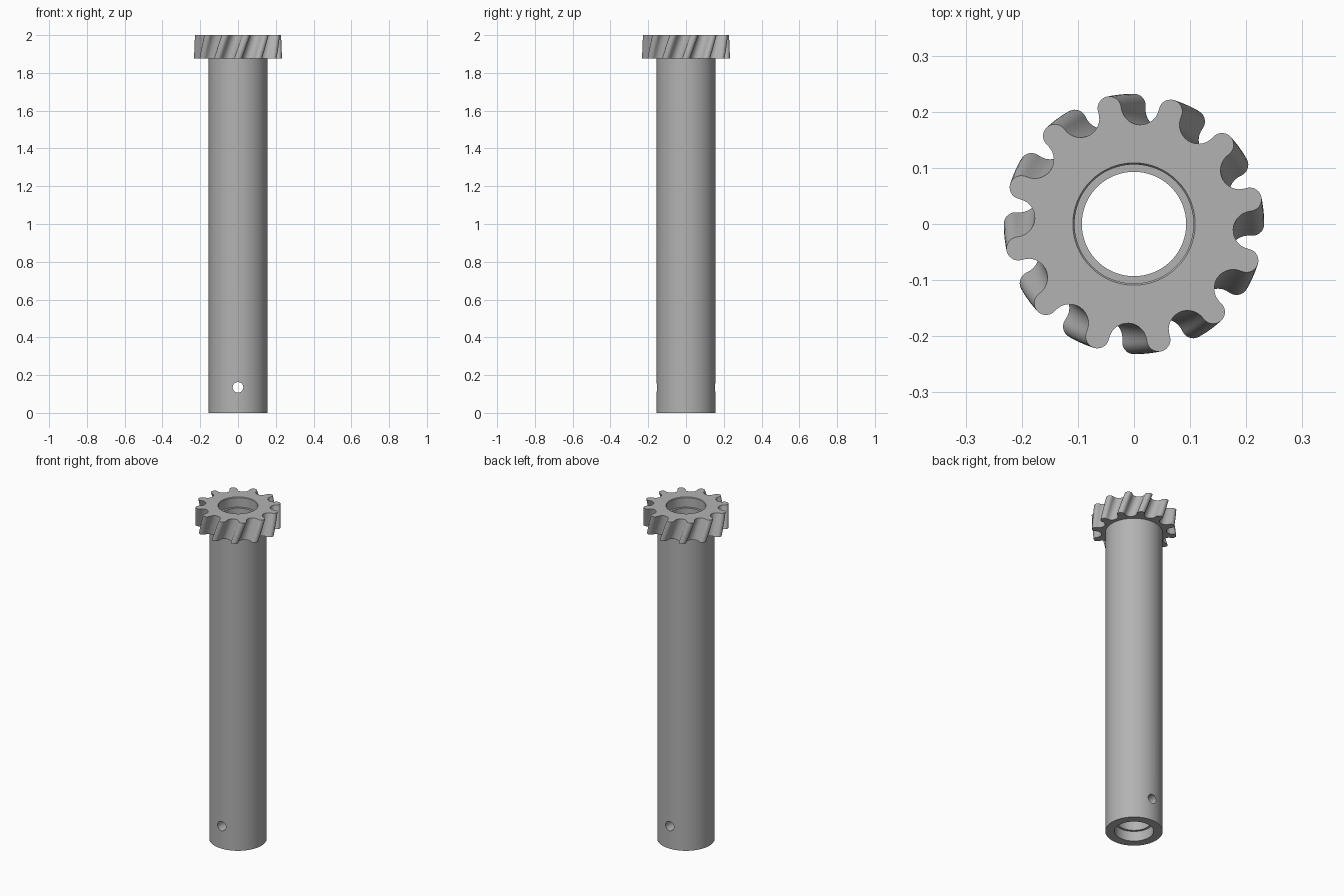
import bpy, bmesh, math
from mathutils import Vector

cube = bpy.data.objects.get("Cube")
if cube:
    bpy.data.objects.remove(cube, do_unlink=True)

HEIGHT, GEAR_BASE = 2.0, 1.875
SHAFT_R, BORE_R, SEAT_R, SEAT_DEPTH = 0.156, 0.093, 0.106, 0.06
TEETH, PITCH_R, TIP_R, GULLET_R = 12, 0.211, 0.021, 0.034
TWIST, PHASE = math.radians(12), math.radians(12)
SIDES = 96

steel = bpy.data.materials.new("plain grey steel")
steel.use_nodes = True
grey = (0.45, 0.45, 0.45, 1)
steel.diffuse_color = grey
steel.node_tree.nodes["Principled BSDF"].inputs["Base Color"].default_value = grey


def polar(r, a):
    return Vector((r * math.cos(a), r * math.sin(a)))


def stack(name, rings):
    """Closed solid skinned through rings of equal point count."""
    bm = bmesh.new()
    loops = [[bm.verts.new(p) for p in ring] for ring in rings]
    n = len(loops[0])
    for low, high in zip(loops, loops[1:]):
        for i in range(n):
            j = (i + 1) % n
            bm.faces.new((low[i], low[j], high[j], high[i]))
    bm.faces.new(loops[0][::-1])
    bm.faces.new(loops[-1])
    mesh = bpy.data.meshes.new(name)
    bm.to_mesh(mesh)
    bm.free()
    ob = bpy.data.objects.new(name, mesh)
    bpy.context.collection.objects.link(ob)
    ob.data.materials.append(steel)
    return ob


def lathe(name, profile):
    return stack(name, [[(*polar(r, math.tau * i / SIDES), z) for i in range(SIDES)]
                        for r, z in profile])


def arc(center, radius, start, sweep, steps):
    return [center + polar(radius, start + sweep * i / steps) for i in range(steps)]


def gear_outline():
    """Round tooth tips joined by tangent round gullets."""
    points, half = [], math.pi / TEETH
    for k in range(TEETH):
        a = PHASE + 2 * half * k
        tip, gullet = polar(PITCH_R, a), polar(PITCH_R, a + half)
        lean = math.pi / 2 + half / 2          # direction towards the next gullet
        points += arc(tip, TIP_R, a - lean, 2 * lean, 14)
        inward = math.pi - 2 * (math.pi / 2 - half / 2) + 0.0
        start = a + lean + math.pi
        sweep = -(math.pi - half)
        points += arc(gullet, GULLET_R, start, -(math.tau - math.pi - half), 14)
    return points


# Helical gear head
outline = gear_outline()
rings = []
for i in range(9):
    t = i / 8
    turn = TWIST * (t - 1)
    c, s = math.cos(turn), math.sin(turn)
    rings.append([(p.x * c - p.y * s, p.x * s + p.y * c,
                   GEAR_BASE + (HEIGHT - GEAR_BASE) * t) for p in outline])
gear = stack("gear_head", rings)

# Shaft
shaft = lathe("hollow_gear_shaft", [(SHAFT_R, 0), (SHAFT_R, GEAR_BASE + 0.03)])

# Stepped bore with a slightly eased mouth at the top
bore = lathe("bore_cutter", [
    (SEAT_R, -0.05), (SEAT_R, SEAT_DEPTH), (BORE_R, SEAT_DEPTH),
    (BORE_R, HEIGHT - SEAT_DEPTH), (SEAT_R, HEIGHT - SEAT_DEPTH),
    (SEAT_R, HEIGHT - 0.004), (SEAT_R + 0.003, HEIGHT),
    (SEAT_R + 0.003, HEIGHT + 0.05)])

# Cross pin hole
pin = lathe("pin_hole_cutter", [(0.028, -0.3), (0.028, 0.3)])
pin.rotation_euler.x = math.pi / 2
pin.location.z = 0.135

for cutter, operation in ((gear, "UNION"), (bore, "DIFFERENCE"), (pin, "DIFFERENCE")):
    mod = shaft.modifiers.new(cutter.name, "BOOLEAN")
    mod.object, mod.operation, mod.solver = cutter, operation, "EXACT"

# Apply the booleans and drop the helpers
bpy.context.view_layer.update()
result = bpy.data.meshes.new_from_object(
    shaft.evaluated_get(bpy.context.evaluated_depsgraph_get()))
shaft.modifiers.clear()
shaft.data = result
for helper in (gear, bore, pin):
    bpy.data.objects.remove(helper, do_unlink=True)

bpy.ops.object.select_all(action="DESELECT")
shaft.select_set(True)
bpy.context.view_layer.objects.active = shaft
bpy.ops.object.shade_smooth_by_angle(angle=math.radians(30))
